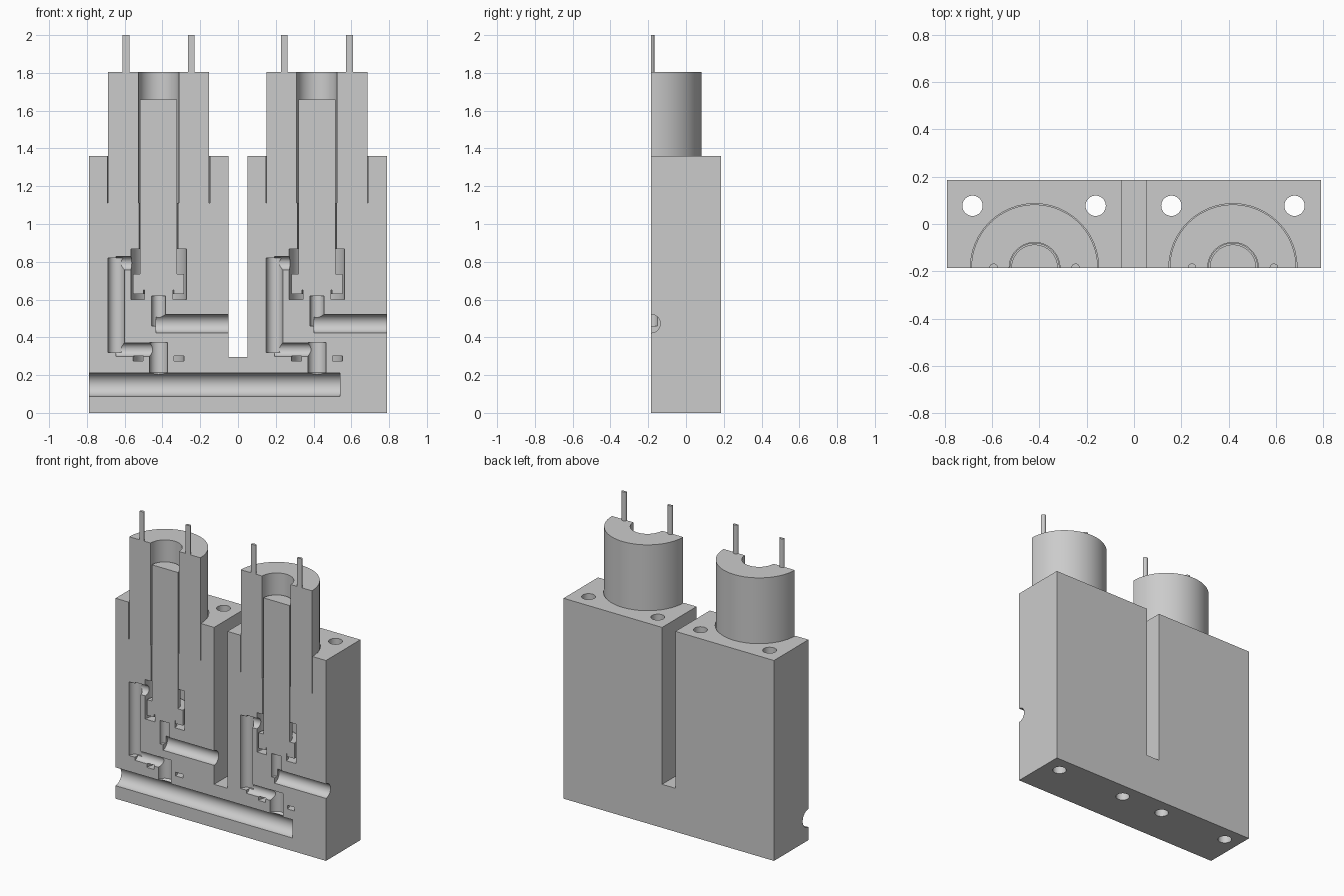
import bpy, bmesh, math
from mathutils import Matrix, Vector

cube = bpy.data.objects.get("Cube")
if cube:
    bpy.data.objects.remove(cube, do_unlink=True)

FRONT = -0.185          # section plane
BACK = 0.185
CENTRES = {"right": -0.42, "left": 0.418}

grey = bpy.data.materials.new("plain grey")
grey.use_nodes = True
grey.diffuse_color = (0.6, 0.6, 0.6, 1)
grey.node_tree.nodes["Principled BSDF"].inputs["Base Color"].default_value = (0.6, 0.6, 0.6, 1)


def finish(name, bm):
    bmesh.ops.recalc_face_normals(bm, faces=bm.faces)
    mesh = bpy.data.meshes.new(name)
    bm.to_mesh(mesh)
    bm.free()
    mesh.materials.append(grey)
    obj = bpy.data.objects.new(name, mesh)
    bpy.context.collection.objects.link(obj)
    return obj


def revolve(name, profile, at, half=False, along_x=False, steps=48):
    """Turn a closed (radius, height) profile about an axis; half keeps the rear side."""
    bm = bmesh.new()
    turn = math.pi if half else 2 * math.pi
    count = steps // 2 if half else steps
    rows = []
    for i in range(count + 1):
        a = turn * i / count
        rows.append([bm.verts.new((r * math.cos(a), r * math.sin(a), h)) for r, h in profile])
    n = len(profile)
    for a, b in zip(rows, rows[1:]):
        for j in range(n):
            k = (j + 1) % n
            if profile[j][0] > 0 or profile[k][0] > 0:
                bm.faces.new((a[j], a[k], b[k], b[j]))
    if half:
        bm.faces.new(rows[0])
        bm.faces.new(rows[-1])
    bmesh.ops.remove_doubles(bm, verts=bm.verts, dist=0.0001)
    move = Matrix.Translation(Vector(at))
    if along_x:
        move = move @ Matrix.Rotation(math.pi / 2, 4, "Y")
    bm.transform(move)
    return finish(name, bm)


def rod(radius, low, high):
    return [(0, low), (radius, low), (radius, high), (0, high)]


def cut(target, cutter):
    cutter.hide_render = True
    mod = target.modifiers.new("cut", "BOOLEAN")
    mod.operation = "DIFFERENCE"
    mod.solver = "EXACT"
    mod.object = cutter
    bpy.context.view_layer.objects.active = target
    bpy.ops.object.modifier_apply(modifier=mod.name)
    bpy.data.objects.remove(cutter, do_unlink=True)


# Valve block: slotted outline extruded front to back
bm = bmesh.new()
outline = [(-0.79, 0), (0.79, 0), (0.79, 1.36), (0.05, 1.36),
           (0.05, 0.295), (-0.05, 0.295), (-0.05, 1.36), (-0.79, 1.36)]
face = bm.faces.new([bm.verts.new((x, FRONT, z)) for x, z in outline])
new = bmesh.ops.extrude_face_region(bm, geom=[face])["geom"]
bmesh.ops.translate(bm, vec=(0, BACK - FRONT, 0),
                    verts=[v for v in new if isinstance(v, bmesh.types.BMVert)])
block = finish("valve_block", bm)

# Bolt holes right through the block
for x in (-0.682, -0.162, 0.158, 0.678):
    cut(block, revolve("bolt_hole", rod(0.043, -0.1, 1.5), (x, 0.077, 0), steps=32))

# Shared supply gallery
cut(block, revolve("gallery", rod(0.062, -0.9, 0.54), (0, FRONT, 0.15), along_x=True))

parts = [block]
for side, c in CENTRES.items():
    axis = (c, FRONT, 0)
    # Coil socket, plunger bore and valve chamber with its raised seat
    chamber = [(0.075, 0.6), (0.147, 0.6), (0.147, 0.868), (0, 0.868), (0, 0.65), (0.075, 0.65)]
    seal = [(0.082, 0.275), (0.135, 0.275), (0.135, 0.3), (0.082, 0.3)]
    riser = [(0, 0.188), (0.048, 0.215), (0.048, 0.372), (0, 0.372)]
    for profile in (rod(0.271, 1.11, 1.5), rod(0.103, 0.8, 1.2), chamber,
                    rod(0.037, 0.46, 0.62), seal, riser):
        cut(block, revolve("bore", profile, axis))
    # Side passage joining supply to chamber
    cut(block, revolve("side_riser", rod(0.044, 0.32, 0.82), (c - 0.225, FRONT, 0)))
    for z, reach in ((0.335, 0.01), (0.793, -0.13)):
        cut(block, revolve("link", rod(0.036, c - 0.225, c + reach),
                           (0, FRONT, z), along_x=True))
    # Outlet passage
    cut(block, revolve("outlet", rod(0.049, c - 0.015, c + 0.4),
                       (0, FRONT, 0.473), along_x=True))

    # Coil sleeve, sliding plunger and terminal pins, all halved at the section
    sleeve = [(0.107, 1.11), (0.267, 1.11), (0.267, 1.805), (0.107, 1.805)]
    parts.append(revolve(side + "_coil", sleeve, axis, half=True, steps=96))
    plunger = [(0, 0.65), (0.08, 0.65), (0.08, 0.63), (0.135, 0.63),
               (0.135, 0.735), (0.098, 0.735), (0.098, 1.66), (0, 1.66)]
    parts.append(revolve(side + "_plunger", plunger, axis, half=True, steps=64))
    for label, dx in (("outer", -0.173), ("inner", 0.173)):
        parts.append(revolve(side + "_" + label + "_pin", rod(0.018, 1.805, 2.0),
                             (c + dx, FRONT, 0), half=True, steps=24))

# Smooth round walls, keep machined edges sharp
bpy.ops.object.select_all(action="DESELECT")
for part in parts:
    part.select_set(True)
bpy.context.view_layer.objects.active = block
bpy.ops.object.shade_smooth_by_angle(angle=math.radians(30))
